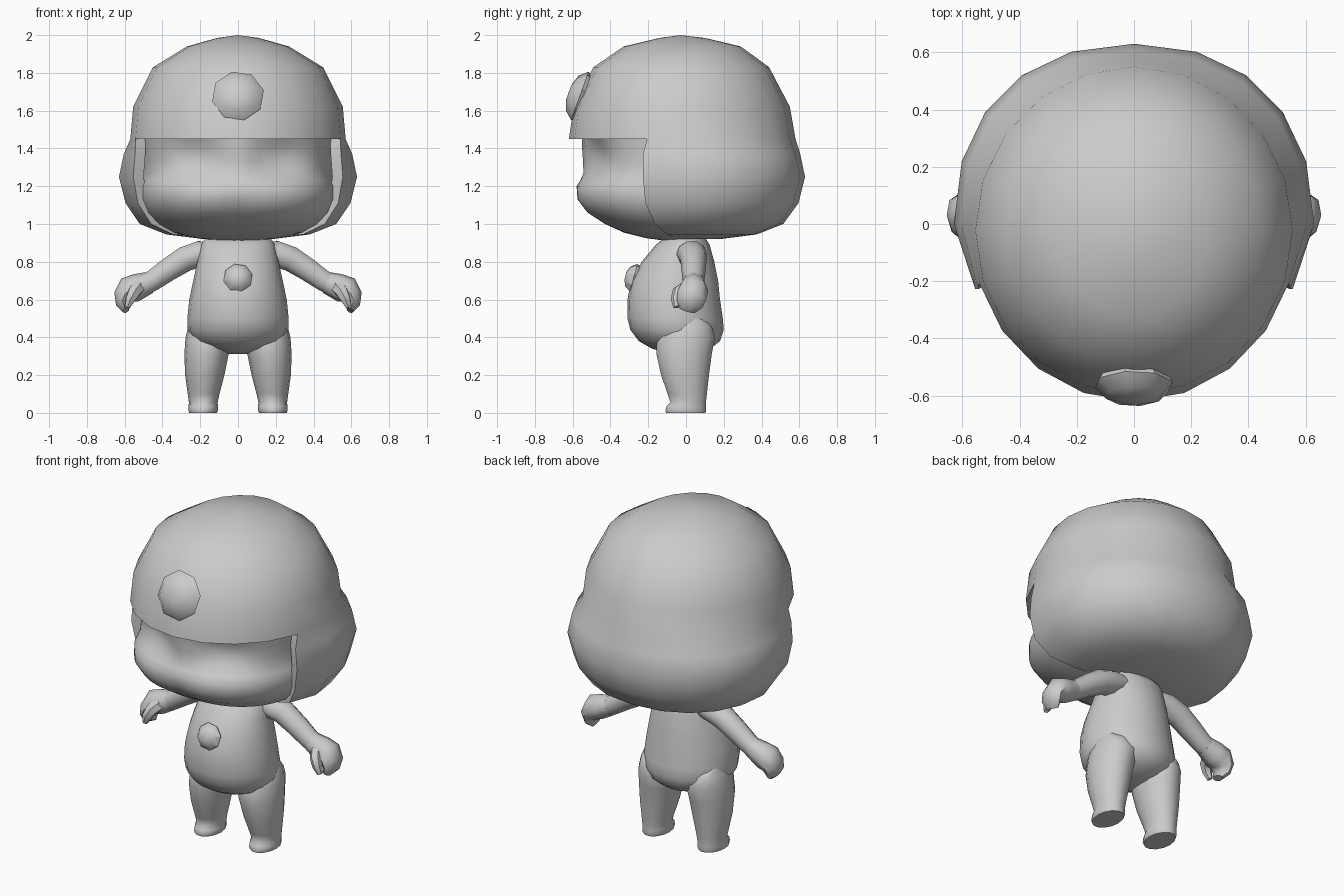
import bpy, bmesh, math
from mathutils import Vector

if "Cube" in bpy.data.objects:
    bpy.data.objects.remove(bpy.data.objects["Cube"])

grey = bpy.data.materials.new("plain_grey")
grey.diffuse_color = (0.6, 0.6, 0.6, 1)
grey.use_nodes = True
grey.node_tree.nodes["Principled BSDF"].inputs["Base Color"].default_value = grey.diffuse_color


def finish(name, bm, angle=45):
    """Turn a bmesh into a smooth shaded object."""
    mesh = bpy.data.meshes.new(name)
    bm.to_mesh(mesh)
    bm.free()
    mesh.materials.append(grey)
    ob = bpy.data.objects.new(name, mesh)
    bpy.context.collection.objects.link(ob)
    bpy.ops.object.select_all(action='DESELECT')
    ob.select_set(True)
    bpy.context.view_layer.objects.active = ob
    bpy.ops.object.shade_smooth_by_angle(angle=math.radians(angle))
    return ob


def bridge(bm, rings, closed=True, keep=lambda row, col: True):
    n = len(rings[0])
    for r in range(len(rings) - 1):
        for c in range(n if closed else n - 1):
            if keep(r, c):
                d = (c + 1) % n
                bm.faces.new((rings[r][c], rings[r][d], rings[r + 1][d], rings[r + 1][c]))


def oval(z, x0, x1, y0, y1, n, start=0, span=360, power=1.0):
    """Points of a level oval that fills the given x and y limits."""
    pts = []
    for i in range(n if span == 360 else n + 1):
        a = math.radians(start + span * i / n)
        c, s = math.cos(a), math.sin(a)
        c = math.copysign(abs(c) ** power, c)
        s = math.copysign(abs(s) ** power, s)
        pts.append(Vector(((x0 + x1) / 2 + (x1 - x0) / 2 * c,
                           (y0 + y1) / 2 + (y1 - y0) / 2 * s, z)))
    return pts


def add_rings(bm, rings):
    return [[bm.verts.new(p) for p in ring] for ring in rings]


def mirror(ob):
    m = ob.modifiers.new("mirror", 'MIRROR')
    m.use_axis = (True, False, False)


# Helmet: closed dome on top, hood open at the front below the brim
SEG = 20
dome = [(1.985, .11, -.14, .10), (1.94, .27, -.33, .29), (1.83, .45, -.49, .44),
        (1.62, .555, -.595, .55), (1.45, .57, -.62, .58)]
# z, half width, depth, then x and y of the front edge
hood = [(1.37, .605, .605, .545, -.228), (1.25, .63, .63, .555, -.228),
        (1.11, .595, .595, .53, -.215), (1.0, .52, .515, .46, -.165),
        (.945, .38, .375, .345, -.10), (.92, .18, .18, .165, -.05)]
bm = bmesh.new()
rings = add_rings(bm, [oval(z, -w, w, a, b, SEG) for z, w, a, b in dome])
bridge(bm, rings)
top = bm.verts.new((0, -.03, 2.0))
for c in range(SEG):
    bm.faces.new((top, rings[0][(c + 1) % SEG], rings[0][c]))
lower = []
for z, w, d, ex, ey in hood:
    pts = oval(z, -w, w, -d, d, SEG, power=.9)
    pts[19] = Vector((ex, ey, z))
    pts[11] = Vector((-ex, ey, z))
    lower.append([bm.verts.new(p) for p in pts])
bridge(bm, [rings[-1]] + lower, keep=lambda r, c: c <= 10 or c == 19)
bm.faces.new([lower[-1][c] for c in range(-1, 12)])
# underside of the brim
inner = add_rings(bm, [oval(1.45, -.46, .46, -.49, .45, SEG)])[0]
bridge(bm, [rings[-1], inner], keep=lambda r, c: 11 <= c <= 18)
# thickness of the hood rim
for c in (19, 11):
    edge = [rings[-1][c]] + [ring[c] for ring in lower]
    rim = [bm.verts.new((v.co.x * .9, v.co.y + .03, v.co.z)) for v in edge]
    bridge(bm, [edge, rim], closed=False)
loose = [v for v in bm.verts if not v.link_faces]
bmesh.ops.delete(bm, geom=loose, context='VERTS')
bmesh.ops.recalc_face_normals(bm, faces=bm.faces)
finish("helmet", bm)

# Face: front half shell with sunken eye band, nose ridge and full cheeks
face = [(1.46, .51, .55), (1.40, .505, .55), (1.33, .50, .545), (1.27, .50, .543),
        (1.23, .51, .56), (1.20, .52, .58), (1.13, .52, .578), (1.06, .49, .525),
        (1.0, .43, .43), (.955, .345, .33), (.925, .22, .21), (.91, .08, .10)]
bm = bmesh.new()
sections = []
for z, w, d in face:
    pts = oval(z, -w, w, -d, d, 40, start=174, span=192, power=.84)
    for p in pts:
        # eye band
        band = math.exp(-((z - 1.36) / .10) ** 2)
        side = math.exp(-((abs(p.x) - .23) / .17) ** 2)
        nose = 1 - math.exp(-(p.x / .06) ** 2)
        p.y += .075 * band * side * nose
        # crease between the cheeks
        p.y += .015 * math.exp(-((z - 1.09) / .06) ** 2) * math.exp(-(p.x / .05) ** 2)
    sections.append(pts)
rings = add_rings(bm, sections)
bridge(bm, rings, closed=False)
bm.faces.new(rings[-1])
bmesh.ops.recalc_face_normals(bm, faces=bm.faces)
if sum(f.normal.y for f in bm.faces) > 0:
    bmesh.ops.reverse_faces(bm, faces=bm.faces)
finish("face", bm, 60)

# Body: pear shaped trunk
body = [(.93, .17, -.11, .10), (.89, .195, -.16, .125), (.80, .215, -.235, .15),
        (.70, .237, -.29, .17), (.60, .258, -.31, .18), (.50, .268, -.31, .195),
        (.44, .266, -.295, .20), (.38, .235, -.25, .18), (.34, .16, -.18, .13),
        (.312, .05, -.08, .06)]
bm = bmesh.new()
rings = add_rings(bm, [oval(z, -w, w, a, b, 20) for z, w, a, b in body])
bridge(bm, rings)
bm.faces.new(rings[0])
bm.faces.new(rings[-1])
bmesh.ops.recalc_face_normals(bm, faces=bm.faces)
finish("body", bm, 60)

# Legs with a small foot, the hips sink into the trunk
leg = [(.50, .10, .245, -.06, .10), (.455, .065, .264, -.12, .14), (.40, .035, .278, -.158, .158),
       (.31, .05, .284, -.16, .14),
       (.20, .072, .28, -.135, .125), (.10, .098, .266, -.10, .113), (.055, .108, .26, -.085, .108),
       (.035, .106, .262, -.105, .108), (.012, .106, .262, -.112, .11), (0, .112, .258, -.108, .106)]
bm = bmesh.new()
rings = add_rings(bm, [oval(z, *box, 14) for z, *box in leg])
bridge(bm, rings)
bm.faces.new(rings[0])
bm.faces.new(rings[-1])
bmesh.ops.recalc_face_normals(bm, faces=bm.faces)
mirror(finish("leg", bm, 60))


def limb(name, path, n):
    """Tube along points of (x, y, z, radius in the x-z plane, radius along y)."""
    pts = [Vector(p[:3]) for p in path]
    rows = []
    for i, p in enumerate(pts):
        t = (pts[min(i + 1, len(pts) - 1)] - pts[max(i - 1, 0)]).normalized()
        u = Vector((0, 1, 0))
        u = (u - t * u.dot(t)).normalized()
        v = t.cross(u)
        ru, rv = path[i][4], path[i][3]
        rows.append([p + u * ru * math.cos(k * math.tau / n) + v * rv * math.sin(k * math.tau / n)
                     for k in range(n)])
    bm = bmesh.new()
    rings = add_rings(bm, rows)
    bridge(bm, rings)
    bm.faces.new(rings[0])
    bm.faces.new(rings[-1])
    bmesh.ops.recalc_face_normals(bm, faces=bm.faces)
    mirror(finish(name, bm, 50))


# Arms, mitten hands and thumbs
limb("arm", [(.10, .02, .855, .05, .075), (.20, .03, .842, .072, .08), (.28, .04, .815, .07, .07),
             (.37, .04, .758, .064, .064), (.45, .04, .702, .058, .058), (.50, .04, .675, .056, .056)], 10)
limb("hand", [(.47, .04, .69, .058, .058), (.53, .04, .668, .07, .07), (.575, .038, .65, .075, .08),
              (.605, .03, .615, .055, .078), (.61, .02, .575, .036, .07), (.593, .01, .543, .02, .045)], 8)
limb("thumb", [(.53, 0, .665, .04, .035), (.55, -.04, .64, .036, .035), (.57, -.055, .60, .028, .026),
               (.585, -.05, .56, .016, .018)], 6)


def knob(name, centre, radius, depth, tilt):
    """Eight sided flattened dome facing forward."""
    bm = bmesh.new()
    rows = []
    for r, h in ((.8, -.7), (1, 0), (.72, .7), (.3, 1)):
        row = []
        for k in range(8):
            a = (k + .3) * math.tau / 8
            p = Vector((radius * r * math.cos(a), -depth * h, radius * r * math.sin(a)))
            p.yz = (p.y * math.cos(tilt) - p.z * math.sin(tilt),
                    p.y * math.sin(tilt) + p.z * math.cos(tilt))
            row.append(p + Vector(centre))
        rows.append(row)
    rings = add_rings(bm, rows)
    bridge(bm, rings)
    bm.faces.new(rings[-1])
    bm.faces.new(rings[0])
    bmesh.ops.recalc_face_normals(bm, faces=bm.faces)
    finish(name, bm, 35)


# Round ornaments on helmet and belly
knob("helmet_badge", (0, -.562, 1.678), .14, .062, math.radians(-20))
knob("belly_button", (0, -.277, .715), .078, .045, math.radians(-15))
